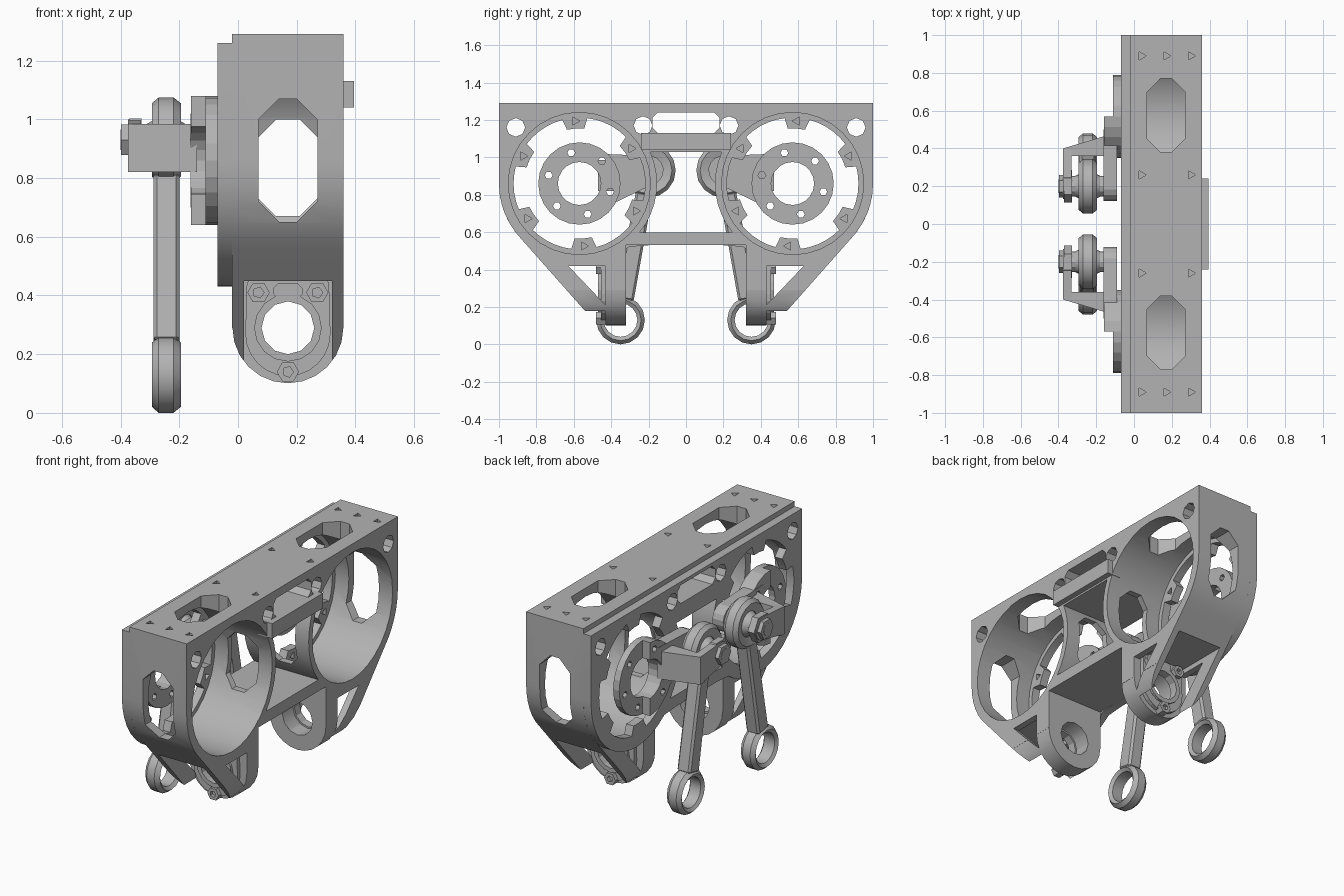
import bpy, bmesh, math
from mathutils import Vector

default_cube = bpy.data.objects.get("Cube")
if default_cube:
    bpy.data.objects.remove(default_cube, do_unlink=True)

metal = bpy.data.materials.new("plain grey metal")
metal.use_nodes = True
grey = (0.45, 0.45, 0.45, 1)
metal.diffuse_color = grey
metal.node_tree.nodes["Principled BSDF"].inputs["Base Color"].default_value = grey

BORE = (0.57, 0.86)      # bore centre in y, z
PIN = (0.2, 0.93)        # crank pin centre
FOOT = (0.35, 0.13)      # lower rod eye centre


def make_object(name, bm):
    bmesh.ops.recalc_face_normals(bm, faces=bm.faces)
    mesh = bpy.data.meshes.new(name)
    bm.to_mesh(mesh)
    bm.free()
    mesh.materials.append(metal)
    obj = bpy.data.objects.new(name, mesh)
    bpy.context.collection.objects.link(obj)
    return obj


def place(axis, u, v, w):
    return Vector({"X": (w, u, v), "Y": (u, w, v), "Z": (u, v, w)}[axis])


def prism(name, points, axis, start, end):
    """Extrude a flat outline along an axis."""
    bm = bmesh.new()
    rings = [[bm.verts.new(place(axis, u, v, w)) for u, v in points] for w in (start, end)]
    bm.faces.new(rings[0])
    bm.faces.new(rings[1])
    for i in range(len(points)):
        j = (i + 1) % len(points)
        bm.faces.new((rings[0][i], rings[0][j], rings[1][j], rings[1][i]))
    return make_object(name, bm)


def arc(centre, radius, first, last, steps):
    angles = [math.radians(first + (last - first) * i / steps) for i in range(steps + 1)]
    return [(centre[0] + radius * math.cos(a), centre[1] + radius * math.sin(a)) for a in angles]


def circle(centre, radius, sides):
    return arc(centre, radius, 0, 360, sides)[:-1]


def rect(u0, u1, v0, v1, cut=0):
    if not cut:
        return [(u0, v0), (u1, v0), (u1, v1), (u0, v1)]
    return [(u0 + cut, v0), (u1 - cut, v0), (u1, v0 + cut), (u1, v1 - cut),
            (u1 - cut, v1), (u0 + cut, v1), (u0, v1 - cut), (u0, v0 + cut)]


def flip(points, side):
    """Mirror a y, z outline onto the chosen side."""
    return [(u * side, v) for u, v in points]


def lathe(name, profile, centre, sides):
    """Revolve a closed (radius, x) profile about an axis along x."""
    bm = bmesh.new()
    rings = [[bm.verts.new((x, u, v)) for u, v in circle(centre, r, sides)] for r, x in profile]
    for k in range(len(rings)):
        a, b = rings[k], rings[(k + 1) % len(rings)]
        for i in range(sides):
            j = (i + 1) % sides
            bm.faces.new((a[i], a[j], b[j], b[i]))
    return make_object(name, bm)


def combine(target, tool, operation="DIFFERENCE"):
    mod = target.modifiers.new("boolean", "BOOLEAN")
    mod.operation, mod.solver, mod.object = operation, "EXACT", tool
    with bpy.context.temp_override(object=target, active_object=target, selected_objects=[target]):
        bpy.ops.object.modifier_apply(modifier=mod.name)
    bpy.data.objects.remove(tool, do_unlink=True)


def cut(target, points, axis, start, end):
    combine(target, prism("cutter", points, axis, start, end))


# Outlines shared by the housing and its back plate
end_curve = arc(BORE, 0.43, 0, -45, 6)
half = [(1, 1.29)] + end_curve + [(0.47, 0.1), (0.32, 0.1), (0.32, 0.53)]
housing_outline = half + flip(half[::-1], -1)
lower_curve = arc(BORE, 0.43, 0, -128, 14) + [(0.2, 0.53)]
plate_half = [(1, 1.26)] + lower_curve
plate_outline = plate_half + flip(plate_half[::-1], -1)
inner_wall = arc(BORE, 0.415, 219, 156, 8)
centre_opening = inner_wall + flip(inner_wall[::-1], -1)

housing = prism("housing", housing_outline, "X", -0.02, 0.36)
back_plate = prism("back_plate", plate_outline, "X", -0.07, -0.02)

# Openings running through both housing and plate
for part in (housing, back_plate):
    cut(part, centre_opening, "X", -0.5, 0.5)
    cut(part, rect(-0.18, 0.18, 1.13, 1.24, 0.03), "X", -0.5, 0.5)
    for side in (1, -1):
        for hole in ((0.91, 1.16), (0.23, 1.17)):
            cut(part, flip(circle(hole, 0.05, 8), side), "X", -0.5, 0.5)

# Bores, windows, legs and screw pits of the housing
cut(housing, rect(0.07, 0.27, 0.67, 1.0, 0.06), "Y", -0.35, 0.35)
leg_centre = (0.17, 0.29)
leg_corners = ([(-0.1, 0.29)] + arc(leg_centre, 0.189, 180, 360, 12)
               + [(0.45, 0.29), (0.45, 0), (-0.1, 0)])
for side in (1, -1):
    cut(housing, flip(circle(BORE, 0.38, 32), side), "X", -0.1, 0.5)
    cut(housing, rect(0.07, 0.27, 0.65, 1.07, 0.07), "Y", side * 0.8, side * 1.1)
    cut(housing, [(x, y * side) for x, y in rect(0.07, 0.27, 0.38, 0.77, 0.07)], "Z", 1.1, 1.4)
    cut(housing, flip([(0.43, 0.42), (0.63, 0.42), (0.43, 0.21)], side), "X", -0.1, 0.5)
    cut(housing, rect(0.02, 0.32, 0, 0.45), "Y", side * 0.43, side * 0.9)
    cut(housing, leg_corners, "Y", side * 0.25, side * 0.7)
    cut(housing, circle(leg_centre, 0.1, 12), "Y", side * 0.3, side * 0.45)
    for pit in ((0.04, 0.89), (0.17, 0.89), (0.3, 0.89), (0.04, 0.26), (0.3, 0.26)):
        cut(housing, circle((pit[0], pit[1] * side), 0.025, 3), "Z", 1.26, 1.35)

# Toothed openings in the back plate
tooth_angles = [34 + 61 * i for i in range(6)]
for side in (1, -1):
    outline = []
    for k in range(6):
        start = 34 + 60 * k
        outline += arc((-BORE[0], BORE[1]), 0.295, start - 9, start + 9, 2)
        outline += arc((-BORE[0], BORE[1]), 0.352, start + 11, start + 49, 5)
    cut(back_plate, flip(outline, -side), "X", -0.2, 0.1)
    for k in range(6):
        tip = arc((-BORE[0], BORE[1]), 0.335, 34 + 60 * k, 90, 1)[0]
        cut(back_plate, flip(circle(tip, 0.025, 3), -side), "X", -0.04, 0.1)

# Cross bar between the bores
prism("cross_bar", rect(-0.24, 0.24, 1.04, 1.13), "X", 0.3, 0.395)

finished_smooth = [housing, back_plate]
for side, label in ((1, "rear"), (-1, "front")):
    bore, pin, foot = [(c[0] * side, c[1]) for c in (BORE, PIN, FOOT)]

    # Bearing boss on the leg
    boss_shape = [(0.04, 0.46), (0.03, 0.44)] + arc((0.17, 0.27), 0.145, 180, 360, 12) + [(0.31, 0.44), (0.3, 0.46)]
    boss = prism(label + "_leg_boss", boss_shape, "Y", side * 0.42, side * 0.455)
    cut(boss, circle(leg_centre, 0.09, 12), "Y", side * 0.3, side * 0.6)
    rim = prism(label + "_boss_rim", circle(leg_centre, 0.115, 16), "Y", side * 0.45, side * 0.47)
    cut(rim, circle(leg_centre, 0.09, 12), "Y", side * 0.3, side * 0.6)
    prism(label + "_boss_rib", rect(0.12, 0.22, 0.39, 0.44, 0.015), "Y", side * 0.45, side * 0.47)
    for spot in ((0.07, 0.41), (0.27, 0.41), (0.17, 0.14)):
        lug = prism(label + "_screw_lug", circle(spot, 0.038, 6), "Y", side * 0.42, side * 0.48)
        cut(lug, circle(spot, 0.019, 5), "Y", side * 0.46, side * 0.5)

    # Crank disc: thin on the outer half, thick on the half next to the pin
    disc = prism(label + "_crank_disc", circle(bore, 0.22, 24), "X", -0.11, -0.07)
    half_disc = flip(arc(BORE, 0.22, 90, 270, 12), side)
    combine(disc, prism("half", half_disc, "X", -0.16, -0.08), "UNION")
    arm_shape = flip([(0.5, 1.02)] + arc(PIN, 0.08, 80, 260, 8) + [(0.5, 0.7)], side)
    combine(disc, prism("arm", arm_shape, "X", -0.162, -0.09), "UNION")
    cut(disc, circle(bore, 0.115, 20), "X", -0.3, 0.1)
    for k in range(6):
        spot = arc(bore, 0.17, 45 + 60 * k, 90, 1)[0]
        cut(disc, circle(spot, 0.021, 6), "X", -0.3, 0.1)

    # Outer fork with its web
    fork_shape = flip([(0.4, 0.985), (0.4, 0.82)] + arc(PIN, 0.07, 250, 90, 8), side)
    prism(label + "_fork_cheek", fork_shape, "X", -0.375, -0.33)
    web = [(-0.375, 0.36), (-0.14, 0.36), (-0.14, 0.47), (-0.375, 0.4)]
    prism(label + "_fork_web", [(x, y * side) for x, y in web], "Z", 0.82, 0.985)

    # Pin, washers and bolt head
    prism(label + "_crank_pin", circle(pin, 0.035, 12), "X", -0.4, -0.1)
    prism(label + "_bolt_head", circle(pin, 0.06, 6), "X", -0.398, -0.37)
    prism(label + "_bolt_nut", circle(pin, 0.085, 6), "X", -0.37, -0.328)
    for x in (-0.335, -0.195):
        prism(label + "_pin_washer", circle(pin, 0.055, 12), "X", x, x + 0.035)

    # Connecting rod with chamfered eyes
    for eye, centre, outer, inner in (("upper", pin, 0.145, 0.075), ("lower", foot, 0.13, 0.09)):
        section = [(inner, -0.28), (outer - 0.02, -0.293), (outer, -0.27),
                   (outer, -0.22), (outer - 0.02, -0.195), (inner, -0.21)]
        finished_smooth.append(lathe(label + "_rod_%s_eye" % eye, section, centre, 16))
    finished_smooth.append(lathe(label + "_rod_ball", [
        (0.03, -0.31), (0.055, -0.31), (0.08, -0.265), (0.08, -0.225), (0.055, -0.18), (0.03, -0.18)], pin, 16))
    top, bottom = Vector(pin), Vector(foot)
    along = (bottom - top).normalized()
    across = Vector((-along.y, along.x))
    a, b = top + along * 0.12, bottom - along * 0.11
    shank = [tuple(a + across * 0.045), tuple(a - across * 0.045),
             tuple(b - across * 0.05), tuple(b + across * 0.05)]
    rod = prism(label + "_rod_shank", shank, "X", -0.288, -0.2)
    bevel = rod.modifiers.new("edge_bevel", "BEVEL")
    bevel.width, bevel.segments = 0.012, 1

# Smooth bores and eyes, with sharp edges kept
bpy.ops.object.select_all(action="DESELECT")
for obj in finished_smooth:
    obj.select_set(True)
bpy.context.view_layer.objects.active = housing
bpy.ops.object.shade_smooth_by_angle(angle=math.radians(30))
